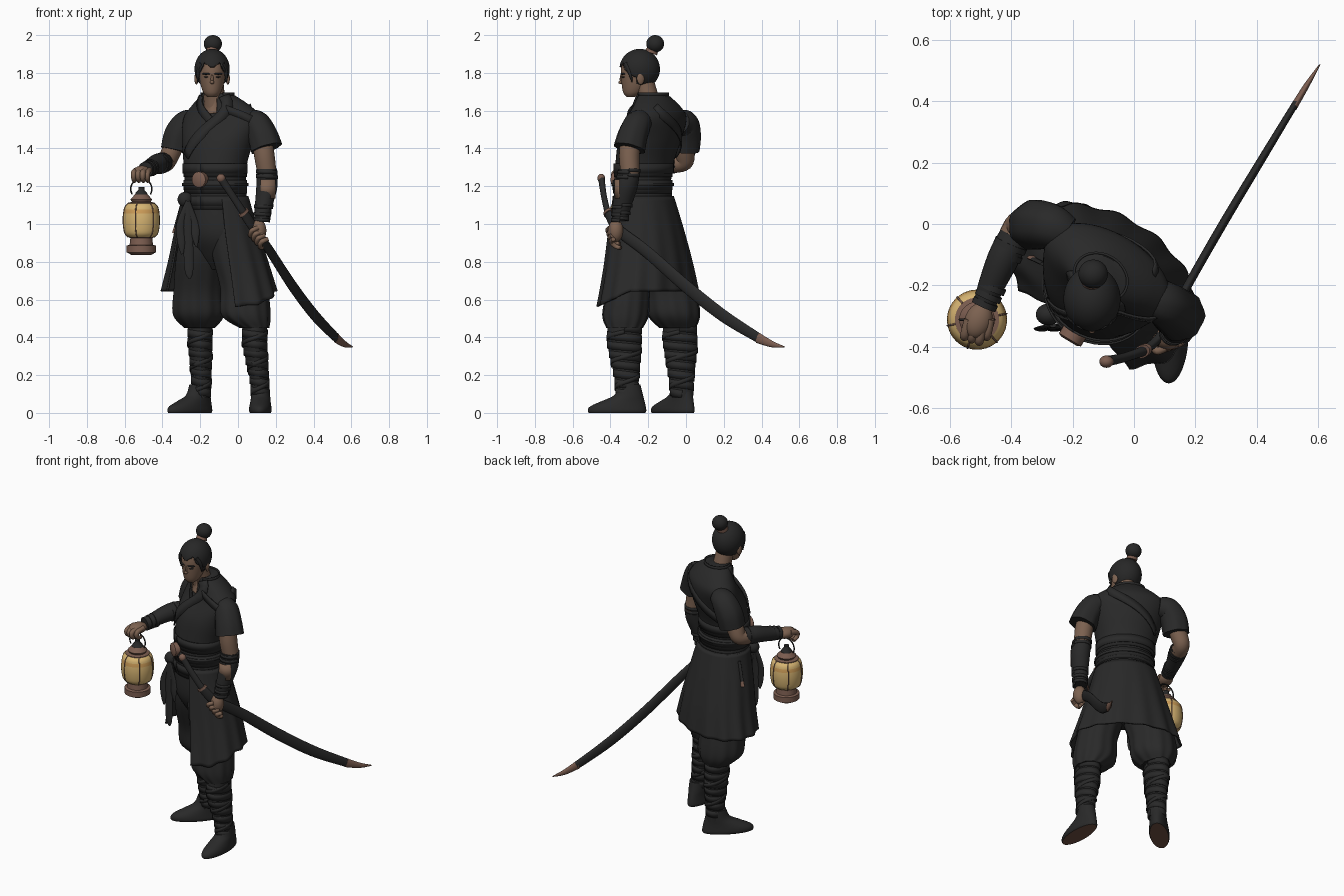
import bpy, bmesh
from math import sin, cos, pi, radians
from mathutils import Vector, Matrix

cube = bpy.data.objects.get("Cube")
if cube:
    bpy.data.objects.remove(cube, do_unlink=True)

def material(name, r, g, b):
    m = bpy.data.materials.new(name)
    m.use_nodes = True
    m.diffuse_color = (r, g, b, 1)
    m.node_tree.nodes["Principled BSDF"].inputs["Base Color"].default_value = (r, g, b, 1)
    return m

cloth = material("charcoal cloth", .022, .022, .022)
hair = material("black hair", .02, .02, .02)
skin = material("tan skin", .2, .12, .08)
copper = material("copper brown", .2, .11, .08)
paper = material("lantern paper", .68, .46, .17)
amber = material("amber paper", .62, .34, .1)
leather = material("sole leather", .16, .08, .055)
YAW = -31  # the body is turned toward its right

def finish(name, bm, *mats, thickness=0):
    bmesh.ops.recalc_face_normals(bm, faces=bm.faces)
    mesh = bpy.data.meshes.new(name)
    bm.to_mesh(mesh)
    bm.free()
    mesh.shade_smooth()
    mesh.set_sharp_from_angle(angle=radians(45))
    ob = bpy.data.objects.new(name, mesh)
    bpy.context.collection.objects.link(ob)
    for m in mats:
        mesh.materials.append(m)
    if thickness:
        ob.modifiers.new("thickness", "SOLIDIFY").thickness = thickness
    return ob

def dense(rows, steps=6):
    """Smooth a list of cross-sections."""
    rows = [Vector(r) for r in rows]
    out = []
    for i in range(len(rows) - 1):
        a, b, c, d = rows[max(i - 1, 0)], rows[i], rows[i + 1], rows[min(i + 2, len(rows) - 1)]
        for k in range(steps):
            t = k / steps
            out.append(b + (c - a) * (t / 2) + (a * 2 - b * 5 + c * 4 - d) * (t * t / 2)
                       + (b * 3 - a - c * 3 + d) * (t ** 3 / 2))
    return out + [rows[-1]]

def loft(name, rows, mat, yaw=0, arc=(0, 360), folds=0, depth=0, ref=None, steps=6, sides=40, thickness=0):
    """Skin rows of (x, y, z, radius, radius); ref makes rings follow the path."""
    rows = dense(rows, steps) if steps else [Vector(r) for r in rows]
    closed = arc[1] - arc[0] == 360
    bm, rings = bmesh.new(), []
    turn = Matrix.Rotation(radians(yaw), 3, 'Z')
    for i, r in enumerate(rows):
        p, u, v = r.xyz, turn @ Vector((1, 0, 0)), turn @ Vector((0, 1, 0))
        if ref:
            d = rows[min(i + 1, len(rows) - 1)].xyz - rows[max(i - 1, 0)].xyz
            u = d.cross(Vector(ref)).normalized()
            v = u.cross(d).normalized()
        ring = []
        for k in range(sides if closed else sides + 1):
            a = radians(arc[0] + (arc[1] - arc[0]) * k / sides)
            f = 1 + depth * i / len(rows) * cos(folds * a)
            ring.append(bm.verts.new(p + u * r[3] * f * cos(a) + v * r[4] * f * sin(a)))
        rings.append(ring)
    n = len(rings[0])
    for lo, hi in zip(rings, rings[1:]):
        for k in range(n if closed else n - 1):
            bm.faces.new((lo[k], lo[(k + 1) % n], hi[(k + 1) % n], hi[k]))
    if closed:
        bm.faces.new(rings[0])
        bm.faces.new(rings[-1])
    return finish(name, bm, mat, thickness=thickness)

def limb(name, pts, mat, ref=(0, 1, 0), **kw):
    return loft(name, [(x, y, z, r, r) for x, y, z, r in pts], mat, ref=ref, sides=24, **kw)

def ball(name, at, radii, mat, yaw=0):
    bm = bmesh.new()
    bmesh.ops.create_uvsphere(bm, u_segments=32, v_segments=20, radius=1)
    bm.transform(Matrix.Translation(at) @ Matrix.Rotation(radians(yaw), 4, 'Z') @ Matrix.Diagonal((*radii, 1)))
    return finish(name, bm, mat)

def strap(name, rows, start, end, width, mat, yaw=YAW, lift=.008, thickness=.008):
    """Lay a band on a lofted part between two (angle, height) points."""
    rows, turn = dense(rows), Matrix.Rotation(radians(yaw), 3, 'Z')
    rows.sort(key=lambda r: r.z)
    def spot(a, z):
        i = max([k for k in range(len(rows) - 1) if rows[k].z <= z] or [0])
        r = rows[i].lerp(rows[i + 1], (z - rows[i].z) / (rows[i + 1].z - rows[i].z))
        out = Vector((cos(radians(a)), sin(radians(a)), 0))
        return Vector((r.x, r.y, z)) + turn @ Vector(((r[3] + lift) * out.x, (r[4] + lift) * out.y, 0)), turn @ out
    n = max(12, int(abs(end[0] - start[0]) / 8))
    line = [spot(start[0] + (end[0] - start[0]) * k / n, start[1] + (end[1] - start[1]) * k / n) for k in range(n + 1)]
    bm, pairs = bmesh.new(), []
    for k, (p, out) in enumerate(line):
        d = line[min(k + 1, n)][0] - line[max(k - 1, 0)][0]
        s = d.cross(out).normalized() * (width / 2)
        pairs.append((bm.verts.new(p - s), bm.verts.new(p + s)))
    for a, b in zip(pairs, pairs[1:]):
        bm.faces.new((a[0], b[0], b[1], a[1]))
    return finish(name, bm, mat, thickness=thickness)

# Jacket body with lapels, shoulder strap and sash
torso = [(-.12, -.22, 1.06, .185, .15), (-.12, -.23, 1.2, .168, .145), (-.12, -.22, 1.32, .176, .145),
         (-.105, -.19, 1.45, .205, .15), (-.085, -.155, 1.56, .225, .125), (-.09, -.155, 1.625, .172, .1),
         (-.11, -.175, 1.69, .082, .07)]
loft("jacket_body", torso, cloth, yaw=YAW, sides=56)
strap("bare_chest", torso, (-92, 1.685), (-91, 1.585), .08, skin, lift=.003, thickness=.004)
strap("left_lapel", torso, (-45, 1.68), (-125, 1.36), .06, cloth, lift=.01)
strap("right_lapel", torso, (-135, 1.68), (-88, 1.54), .06, cloth, lift=.006)
strap("collar_back", torso, (-45, 1.685), (225, 1.685), .02, cloth, lift=.006)
strap("shoulder_strap", torso, (-65, 1.61), (-5, 1.53), .04, cloth)
strap("back_strap", torso, (40, 1.62), (150, 1.37), .05, cloth)
for i in range(6):
    tilt = .012 * (-1) ** i
    strap("sash_wrap", torso, (-90, 1.09 + i * .043 + tilt), (270, 1.09 + i * .043 + tilt), .052, cloth, lift=.004 + .003 * (i % 2))
strap("sash_cord", torso, (-90, 1.21), (270, 1.21), .016, cloth, lift=.014)

# Sash medallion, knot and hanging tails
facing = Vector((-.515, -.857, 0))
hub = Vector((-.12, -.23, 1.235))
spots = [hub + facing * d for d in (.14, .172, .178)]
loft("medallion", [(*p, r, r) for p, r in zip(spots, (.042, .042, .03))], copper, ref=(0, 0, 1), steps=0, sides=24)
ball("sash_knot", (-.28, -.295, 1.13), (.04, .035, .04), cloth)
for dx, low, wide in ((0, .71, .024), (-.04, .84, .02), (.035, .88, .02)):
    loft("sash_tail", [(-.265, -.33, 1.12, .012, .008), (-.265 + dx, -.34, 1, wide, .006),
                       (-.26 + dx, -.345, low + .06, wide, .006), (-.255 + dx, -.345, low, .006, .004)],
         cloth, ref=(0, 1, 0), sides=12)
hip = [(-.295, -.13, 1.1, .012, .006), (-.325, -.115, .98, .015, .006), (-.335, -.11, .95, .015, .008)]
loft("hip_cord", hip[:2], cloth, ref=(0, 1, 0), sides=12)
loft("hip_cord_end", hip[1:], copper, ref=(0, 1, 0), sides=12)

# Split skirt, lower toward its front corner, and baggy trousers
skirt = [(-.12, -.225, 1.14, .185, .155), (-.115, -.21, .98, .228, .182),
         (-.105, -.195, .8, .28, .205), (-.1, -.19, .645, .328, .222)]
panel = loft("skirt", skirt, cloth, yaw=YAW, arc=(-52, 228), folds=14, depth=.025, sides=120, thickness=.01)
for v in panel.data.vertices:
    drop = max(0, -.3 - v.co.y) * 1.1 * (1.14 - v.co.z)
    v.co -= Vector((0, drop * .3, drop))
loft("hips", [(-.12, -.225, 1.12, .17, .145), (-.115, -.22, .95, .185, .15), (-.105, -.21, .84, .15, .11),
              (-.1, -.2, .76, .08, .06)], cloth, yaw=YAW)
legs = {
    "right": [(-.16, -.18, 1.08, .11, .12), (-.195, -.145, .85, .13, .145), (-.21, -.085, .65, .132, .14),
              (-.21, -.065, .52, .135, .138), (-.205, -.045, .45, .08, .095)],
    "left": [(-.05, -.255, 1.08, .11, .12), (-.015, -.285, .85, .125, .12), (.03, -.305, .66, .125, .115),
             (.04, -.32, .52, .13, .122), (.085, -.325, .45, .078, .095)]}
calves = {
    "right": [(-.202, -.035, .48, .064, .087), (-.2, -.03, .36, .064, .09), (-.195, -.025, .2, .053, .068),
              (-.195, -.02, .08, .05, .058)],
    "left": [(.088, -.325, .48, .064, .087), (.09, -.325, .36, .065, .09), (.11, -.315, .2, .051, .066),
             (.118, -.31, .08, .046, .058)]}
feet = {  # heel-to-toe direction and sole centre
    "right": (44, Vector((-.255, -.07, 0))), "left": (88, Vector((.118, -.365, 0)))}
for side in ("right", "left"):
    loft(side + "_trouser", legs[side], cloth, folds=11, depth=.035, sides=66)
    calf = calves[side]
    loft(side + "_calf", calf, cloth)
    strap(side + "_calf_wrap", calf, (0, .45), (2520, .1), .04, cloth, yaw=0, lift=.002, thickness=.005)
    strap(side + "_cross_wrap", calf, (0, .43), (-900, .1), .022, cloth, yaw=0, lift=.005, thickness=.005)
    yaw, base = feet[side]
    back = Vector((cos(radians(yaw)), sin(radians(yaw)), 0))
    shape = ((0, 0, .15, .055), (0, .012, .155, .06), (.005, .035, .147, .058), (.035, .065, .11, .053),
             (.062, .095, .075, .05), (.068, .15, .056, .046))
    shoe = loft(side + "_shoe", [(*(base + back * s + Vector((0, 0, z))), a, b) for s, z, a, b in shape],
                cloth, yaw=yaw, steps=3)
    shoe.data.materials.append(leather)
    for f in shoe.data.polygons:
        f.material_index = int(f.normal.z < -.6)

# Left arm resting on the scabbard
limb("left_sleeve", [(.05, -.225, 1.54, .06), (.095, -.255, 1.53, .072), (.128, -.282, 1.47, .079),
                     (.15, -.3, 1.4, .084)], cloth, folds=7, depth=.04)
limb("left_upper_arm", [(.125, -.29, 1.46, .055), (.14, -.3, 1.36, .054), (.155, -.295, 1.26, .05)], skin)
left_guard = [(.125, -.35, 1.02, .04, .043), (.135, -.34, 1.09, .046, .05), (.153, -.315, 1.2, .056, .06),
              (.15, -.3, 1.29, .052, .056)]
loft("left_bracer", left_guard, cloth)
strap("left_bracer_gap", left_guard, (-125, 1.185), (-35, 1.185), .1, skin, yaw=0, lift=.002, thickness=.004)
for z in (1.03, 1.06, 1.1, 1.26, 1.285):
    strap("left_bracer_cord", left_guard, (0, z), (360, z - .012), .018, cloth, yaw=0, lift=.004)
ball("left_hand", (.11, -.372, .965), (.04, .04, .06), skin)
for i in range(4):
    x, y, z = .066 + i * .017, -.398 + i * .006, .965 - i * .02
    limb("left_finger", [(x + .04, y - .005, z + .015, .012), (x + .008, y - .016, z, .013),
                         (x, y + .01, z - .025, .012), (x + .012, y + .035, z - .03, .01)], skin, ref=(.6, .3, .7))

# Right arm holding out the lantern
limb("right_sleeve", [(-.22, -.035, 1.54, .06), (-.27, -.008, 1.53, .074), (-.312, -.002, 1.47, .081),
                      (-.333, -.006, 1.39, .078)], cloth, folds=7, depth=.04)
limb("right_upper_arm", [(-.32, -.005, 1.46, .05), (-.355, -.005, 1.38, .052), (-.378, -.01, 1.33, .048),
                         (-.4, -.06, 1.32, .05)], skin)
limb("right_bracer", [(-.39, -.04, 1.325, .05), (-.425, -.11, 1.32, .052), (-.465, -.2, 1.3, .043),
                      (-.488, -.265, 1.285, .036)], cloth, ref=(0, 0, 1))
for t in (.1, .22, .7, .82, .94):
    p = Vector((-.39, -.04, 1.328)).lerp(Vector((-.488, -.265, 1.287)), t)
    q = p + Vector((-.008, -.018, -.002))
    limb("right_bracer_cord", [(*p, .057 - .016 * t), (*q, .057 - .016 * t)], cloth, ref=(0, 0, 1))
ball("right_hand", (-.508, -.315, 1.275), (.044, .06, .034), skin, yaw=-20)
for i in range(4):
    x, y = -.552 + i * .024, -.35 - .008 * (i % 3)
    limb("right_finger", [(x + .012, y + .04, 1.285, .014), (x, y - .012, 1.27, .015), (x, y - .012, 1.24, .013),
                          (x + .003, y + .02, 1.228, .011)], skin, ref=(1, 0, 0))

# Neck, head and face features
limb("neck", [(-.12, -.19, 1.62, .06), (-.125, -.205, 1.69, .054), (-.132, -.225, 1.76, .054)], skin)
cx = -.137
loft("face", [(cx, -.292, 1.672, .024, .022), (cx, -.28, 1.695, .046, .052), (cx, -.265, 1.745, .063, .076),
              (cx, -.26, 1.81, .071, .085), (cx, -.255, 1.87, .068, .08)], skin)
ball("nose_bridge", (cx, -.338, 1.768), (.008, .013, .028), skin)
ball("nose_tip", (cx, -.344, 1.75), (.011, .014, .01), skin)
ball("lips", (cx, -.325, 1.716), (.02, .007, .005), leather)
for s in (-1, 1):
    ball("ear", (cx + s * .083, -.24, 1.77), (.01, .02, .032), skin, yaw=s * 15)
    ball("eyebrow", (cx + s * .032, -.335, 1.795), (.024, .009, .005), hair, yaw=s * 22)
    ball("eye", (cx + s * .031, -.333, 1.778), (.014, .007, .004), hair, yaw=s * 22)
    limb("temple_lock", [(cx + s * .055, -.318, 1.85, .012), (cx + s * .072, -.3, 1.81, .011),
                         (cx + s * .076, -.285, 1.75, .003)], hair)

# Hair cap with open face, topknot and tie
bm = bmesh.new()
bmesh.ops.create_uvsphere(bm, u_segments=96, v_segments=64, radius=1)
bm.transform(Matrix.Translation((cx, -.245, 1.82)) @ Matrix.Diagonal((.093, .107, .107, 1)))
def bare(p):
    dx = abs(p.x - cx)
    return p.z < 1.735 or (p.y < -.262 and p.z < 1.826 + .7 * min(dx, .04) - 2 * max(dx - .045, 0))
bmesh.ops.delete(bm, geom=[f for f in bm.faces if bare(f.calc_center_median())], context='FACES')
finish("hair_cap", bm, hair, thickness=.012)
limb("topknot_tie", [(cx, -.185, 1.905, .034), (cx, -.175, 1.93, .03)], copper)
ball("topknot", (-.133, -.163, 1.954), (.048, .047, .046), hair)

# Sword in its scabbard
up = (0, 0, 1)
loft("sword_grip", [(-.085, -.447, 1.235, .017, .021), (-.03, -.435, 1.15, .015, .019), (.03, -.415, 1.06, .016, .02)],
     cloth, ref=up, sides=20)
ball("pommel", (-.09, -.449, 1.243), (.023, .02, .023), copper)
loft("sword_guard", [(.026, -.416, 1.066, .021, .032), (.034, -.412, 1.054, .021, .032)], copper, ref=up)
loft("scabbard", [(.032, -.413, 1.056, .015, .026), (.09, -.36, .97, .015, .03), (.17, -.21, .855, .014, .032),
                  (.29, 0, .67, .014, .034), (.41, .2, .512, .013, .033), (.525, .39, .393, .011, .026)],
     cloth, ref=up, sides=20)
loft("scabbard_tip", [(.52, .38, .397, .012, .028), (.565, .455, .364, .009, .017), (.606, .52, .35, .002, .003)],
     copper, ref=up, sides=20)

# Lantern with an amber band near the top of the paper
def turned(name, profile, mat, **kw):
    return loft(name, [(-.512, -.312, z, r, r) for z, r in profile], mat, **kw)

barrel = [(.93, .07), (.955, .09), (1.02, .098), (1.085, .09), (1.11, .07)]
turned("lantern_base", [(.835, .05), (.85, .077), (.885, .077), (.89, .062), (.925, .058), (.935, .075)], copper, steps=0)
glow = turned("lantern_paper", barrel, paper)
glow.data.materials.append(amber)
for f in glow.data.polygons:
    f.material_index = int(1.05 < f.center.z < 1.08)
turned("lantern_cap", [(1.1, .072), (1.112, .072), (1.117, .05), (1.13, .058), (1.155, .035)], copper, steps=0)
turned("lantern_top", [(1.15, .036), (1.165, .03), (1.18, .016), (1.195, .016)], cloth, steps=0)
for i in range(6):
    a = i * pi / 3 + .2
    limb("lantern_rib", [(-.512 + r * cos(a), -.312 + r * sin(a), z, .003) for z, r in barrel], copper, ref=(.3, .9, 0))
limb("lantern_handle", [(-.512 + .056 * cos(a), -.312, 1.185 + .056 * sin(a), .004)
                        for a in [radians(20 * k - 30) for k in range(13)]], cloth, steps=2)
